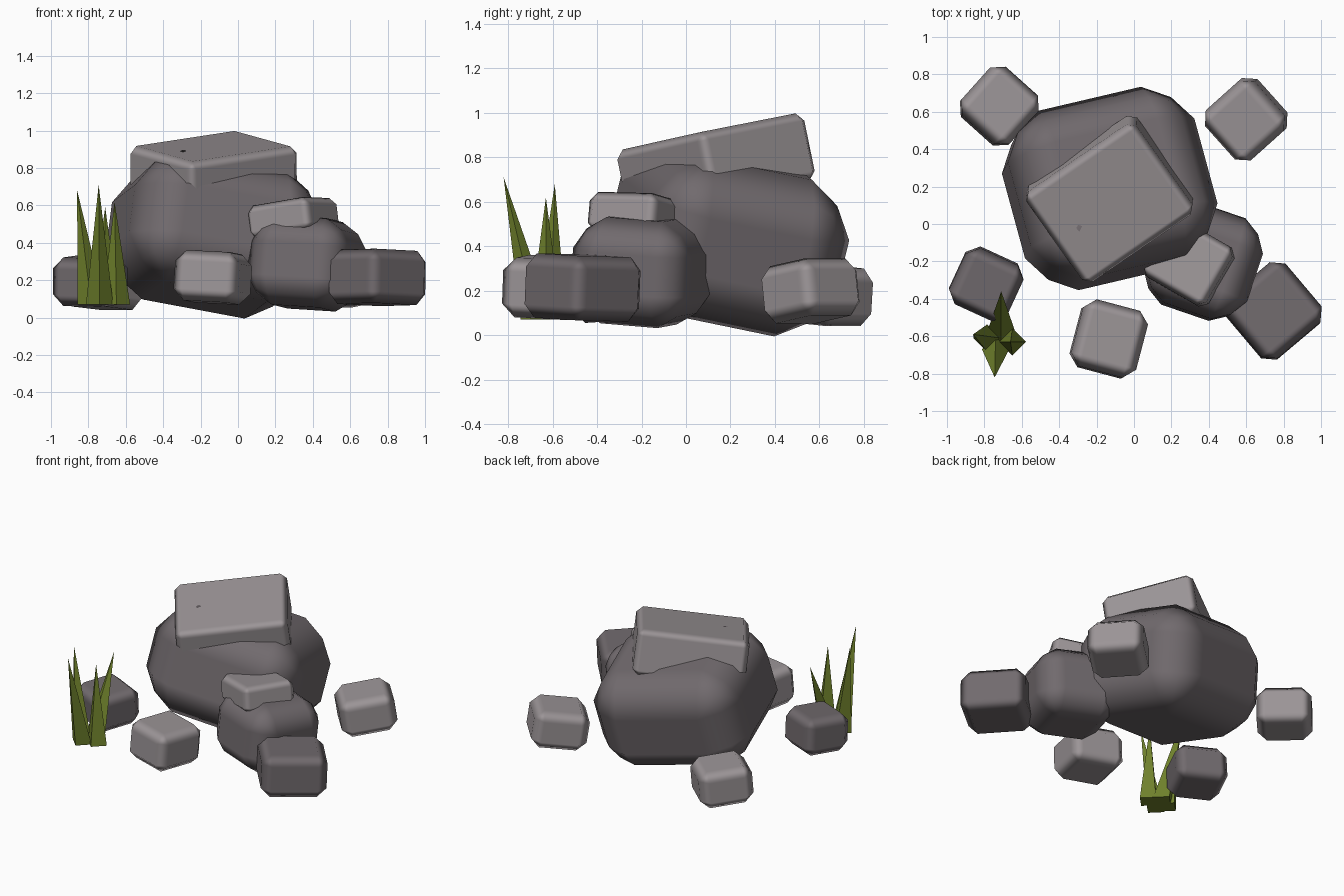
import bpy, bmesh
from mathutils import Vector, Euler

if "Cube" in bpy.data.objects:
    bpy.data.objects.remove(bpy.data.objects["Cube"])


def material(name, rgb):
    m = bpy.data.materials.new(name)
    m.diffuse_color = (*rgb, 1)
    m.use_nodes = True
    m.node_tree.nodes["Principled BSDF"].inputs["Base Color"].default_value = m.diffuse_color
    return m


DARK = material("dark_stone", (0.165, 0.145, 0.155))
LIGHT = material("light_stone", (0.33, 0.30, 0.31))
GREEN = material("grass_green", (0.16, 0.22, 0.025))


def add_object(name, bm, mat):
    mesh = bpy.data.meshes.new(name)
    bm.to_mesh(mesh)
    bm.free()
    mesh.materials.append(mat)
    ob = bpy.data.objects.new(name, mesh)
    bpy.context.collection.objects.link(ob)
    return ob


def rock(name, loc, size, rot, bevel, mat, segments=1):
    """Tilted box with chamfered edges and flat main faces."""
    bm = bmesh.new()
    bmesh.ops.create_cube(bm, size=1)
    bmesh.ops.scale(bm, vec=size, verts=bm.verts)
    for f in bm.faces:
        f.smooth = True
    ob = add_object(name, bm, mat)
    ob.location = loc
    ob.rotation_euler = Euler(rot)
    mod = ob.modifiers.new("chamfer", 'BEVEL')
    mod.width = bevel
    mod.segments = segments
    mod.profile = 0.37
    mod.limit_method = 'NONE'
    mod.harden_normals = True
    return ob


# Large boulders, each with a tilted slab on top
rock("main_boulder", (-0.13, 0.19, 0.445), (1.04, 0.95, 0.73), (-0.20, 0.18, 0.23), 0.235, DARK, 2)
rock("top_slab", (-0.13, 0.135, 0.765), (0.72, 0.60, 0.31), (0.16, -0.125, 0.60), 0.04, LIGHT)
rock("second_boulder", (0.37, -0.20, 0.29), (0.57, 0.57, 0.48), (-0.08, 0.06, -0.33), 0.15, DARK, 2)
rock("small_slab", (0.295, -0.205, 0.53), (0.39, 0.36, 0.18), (-0.02, -0.15, -0.52), 0.04, LIGHT)

# Loose stones around the base
stones = [
    ("back_left_stone", (-0.72, 0.63, 0.18), (0.35, 0.35, 0.26), (-0.08, 0.0, -0.73), LIGHT),
    ("back_right_stone", (0.60, 0.56, 0.20), (0.36, 0.36, 0.26), (0.0, -0.15, 0.73), LIGHT),
    ("left_stone", (-0.79, -0.32, 0.195), (0.34, 0.33, 0.26), (0.06, 0.03, -0.43), DARK),
    ("front_stone", (-0.135, -0.615, 0.215), (0.36, 0.37, 0.27), (-0.05, 0.05, -0.26), LIGHT),
    ("right_stone", (0.745, -0.465, 0.215), (0.42, 0.42, 0.29), (-0.02, 0.04, 0.70), DARK),
]
for name, loc, size, rot, mat in stones:
    rock(name, loc, size, rot, 0.06, mat)

# Grass tuft: leaning four-sided spikes (base x, y -> tip)
blades = [
    ((-0.785, -0.61), (-0.86, -0.59, 0.68)),
    ((-0.74, -0.67), (-0.745, -0.82, 0.71)),
    ((-0.65, -0.63), (-0.66, -0.63, 0.62)),
    ((-0.71, -0.57), (-0.71, -0.36, 0.59)),
]
for i, ((x, y), tip) in enumerate(blades):
    bm = bmesh.new()
    ring = [bm.verts.new((x + dx * 0.073, y + dy * 0.073, 0.07))
            for dx, dy in ((1, 0), (0, 1), (-1, 0), (0, -1))]
    top = bm.verts.new(Vector(tip))
    bm.faces.new(ring[::-1])
    for a, b in zip(ring, ring[1:] + ring[:1]):
        bm.faces.new((a, b, top))
    add_object(f"grass_blade_{i + 1}", bm, GREEN)
